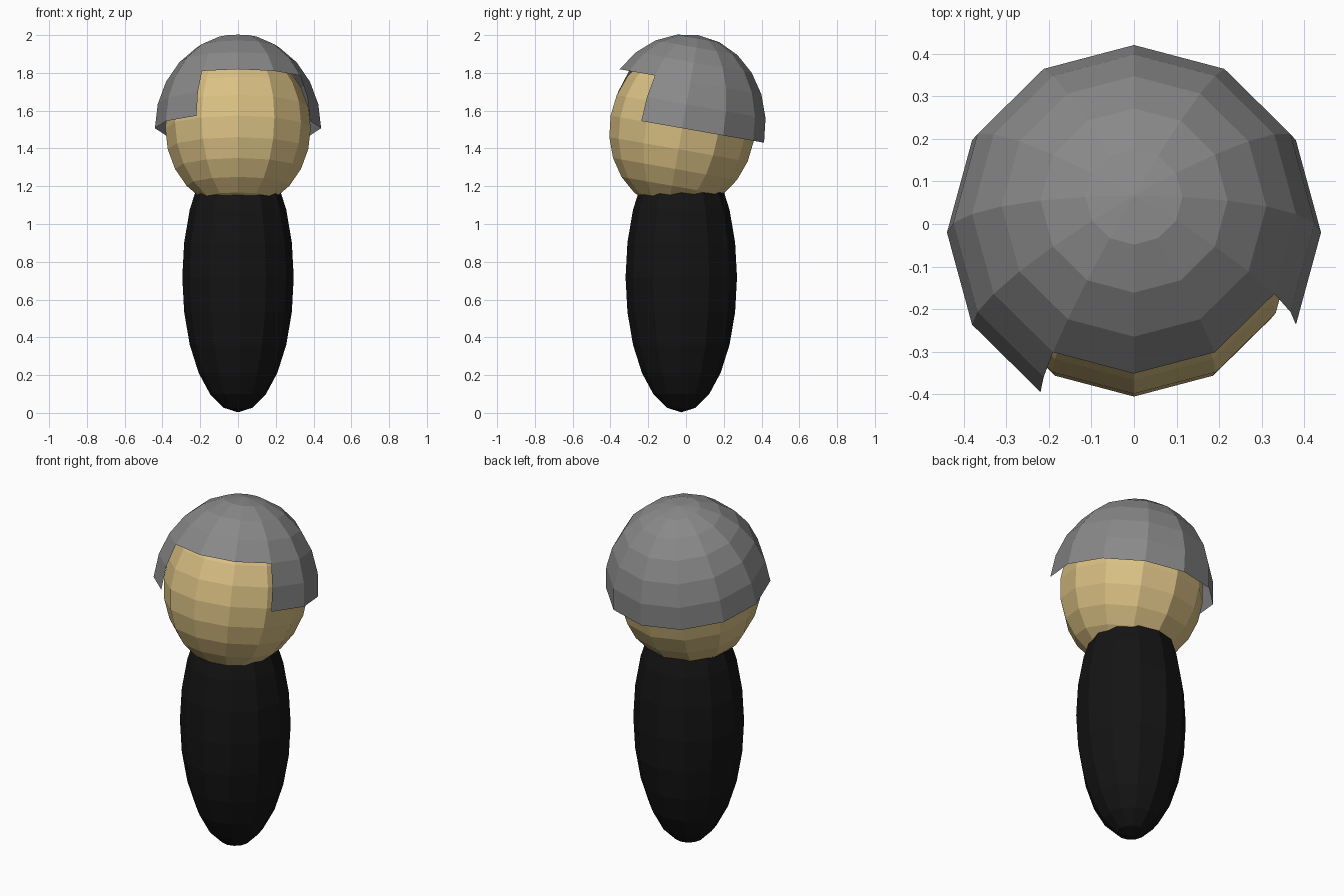
import bpy, bmesh
from math import radians, atan2, degrees
from mathutils import Matrix

if "Cube" in bpy.data.objects:
    bpy.data.objects.remove(bpy.data.objects["Cube"])

TILT = Matrix.Rotation(radians(-10), 4, 'X')


def material(name, color):
    mat = bpy.data.materials.new(name)
    mat.diffuse_color = (*color, 1)
    mat.use_nodes = True
    mat.node_tree.nodes["Principled BSDF"].inputs["Base Color"].default_value = mat.diffuse_color
    return mat


def ellipsoid(name, mat, radius, height, centre, tilt=Matrix(), drop=None):
    """Flat-shaded 12 x 12 UV sphere; drop(azimuth, z) picks faces to remove."""
    bm = bmesh.new()
    bmesh.ops.create_uvsphere(bm, u_segments=12, v_segments=12, radius=1)
    if drop:
        gone = []
        for f in bm.faces:
            c = f.calc_center_median()
            if drop(degrees(atan2(c.y, c.x)), c.z):
                gone.append(f)
        bmesh.ops.delete(bm, geom=gone, context='FACES')
    size = Matrix.Diagonal((radius, radius, height, 1))
    bm.transform(Matrix.Translation(centre) @ tilt @ size)
    mesh = bpy.data.meshes.new(name)
    bm.to_mesh(mesh)
    bm.free()
    mesh.materials.append(mat)
    obj = bpy.data.objects.new(name, mesh)
    bpy.context.collection.objects.link(obj)
    return obj


# Tall dark body
ellipsoid("body", material("black", (0.007, 0.007, 0.007)),
          0.295, 0.715, (0, -0.025, 0.718))

# Head, leaning back
HEAD = (0, -0.02, 1.507)
ellipsoid("head", material("skin", (0.70, 0.53, 0.23)),
          0.385, 0.4375, HEAD, TILT)

# Hair shell: upper half, with a lopsided opening above the face
ellipsoid("hair", material("grey", (0.25, 0.25, 0.25)),
          0.44, 0.50, HEAD, TILT,
          lambda az, z: z < 0 or (z < 0.5 and -120 < az < -30))
